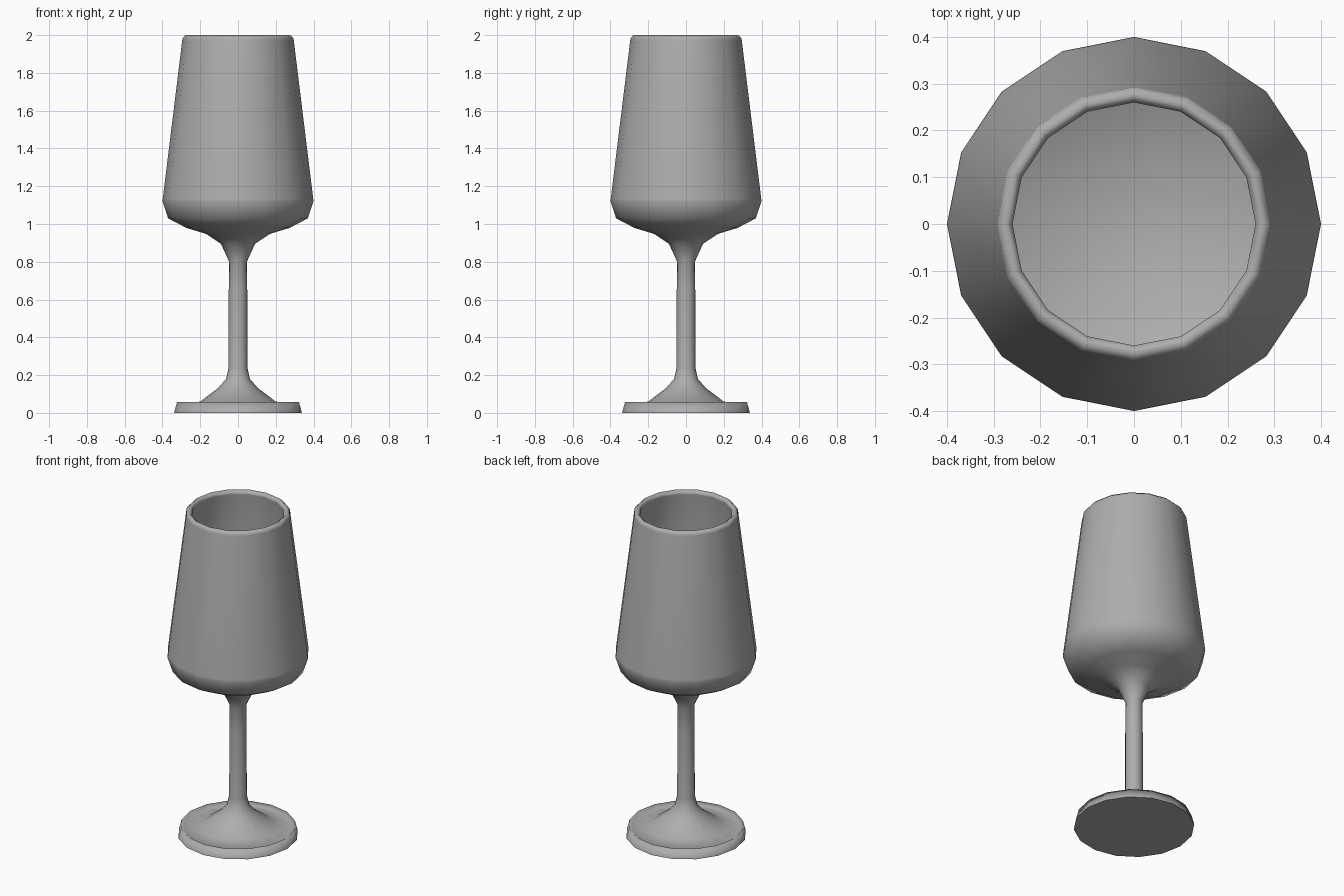
import bpy, bmesh
from math import pi
from mathutils import Vector

cube = bpy.data.objects.get("Cube")
if cube:
    bpy.data.objects.remove(cube, do_unlink=True)

SIDES = 16

# One mid grey for the whole glass
grey = bpy.data.materials.new("mid grey")
grey.use_nodes = True
colour = (0.42, 0.42, 0.42, 1)
grey.diffuse_color = colour
grey.node_tree.nodes["Principled BSDF"].inputs["Base Color"].default_value = colour

# Foot: flat underside, tapered rim, shallow dip behind the rim
foot = [(0, 0), (0.338, 0), (0.323, 0.058), (0.303, 0.042), (0.2, 0.06)]
# Stem: flares out of the foot and into the bowl
stem = [(0.105, 0.132), (0.063, 0.18), (0.05, 0.24), (0.049, 0.65),
        (0.047, 0.8), (0.09, 0.895), (0.17, 0.948)]
# Bowl: rounded bottom, straight walls with a support row at each end
bowl_outside = [(0.275, 0.98), (0.37, 1.03), (0.4, 1.12), (0.3985, 1.132),
                (0.295, 1.975), (0.293, 1.985)]
lip = [(0.277, 2.0), (0.26, 1.985), (0.261, 1.975)]
bowl_inside = [(0.367, 1.12), (0.342, 1.055), (0.26, 1.012), (0.15, 0.98), (0, 0.955)]


def lathe(name, profile):
    bm = bmesh.new()
    verts = [bm.verts.new((r, 0, z)) for r, z in profile]
    edges = [bm.edges.new(pair) for pair in zip(verts, verts[1:])]
    bmesh.ops.spin(bm, geom=verts + edges, cent=Vector(), axis=(0, 0, 1),
                   angle=2 * pi, steps=SIDES)
    bmesh.ops.remove_doubles(bm, verts=bm.verts, dist=0.0005)
    bmesh.ops.recalc_face_normals(bm, faces=bm.faces)
    # Smooth everywhere except the flat underside
    for face in bm.faces:
        face.smooth = face.normal.z > -0.99
    mesh = bpy.data.meshes.new(name)
    bm.to_mesh(mesh)
    bm.free()
    mesh.materials.append(grey)
    bpy.context.collection.objects.link(bpy.data.objects.new(name, mesh))


lathe("wine_glass", foot + stem + bowl_outside + lip + bowl_inside)
